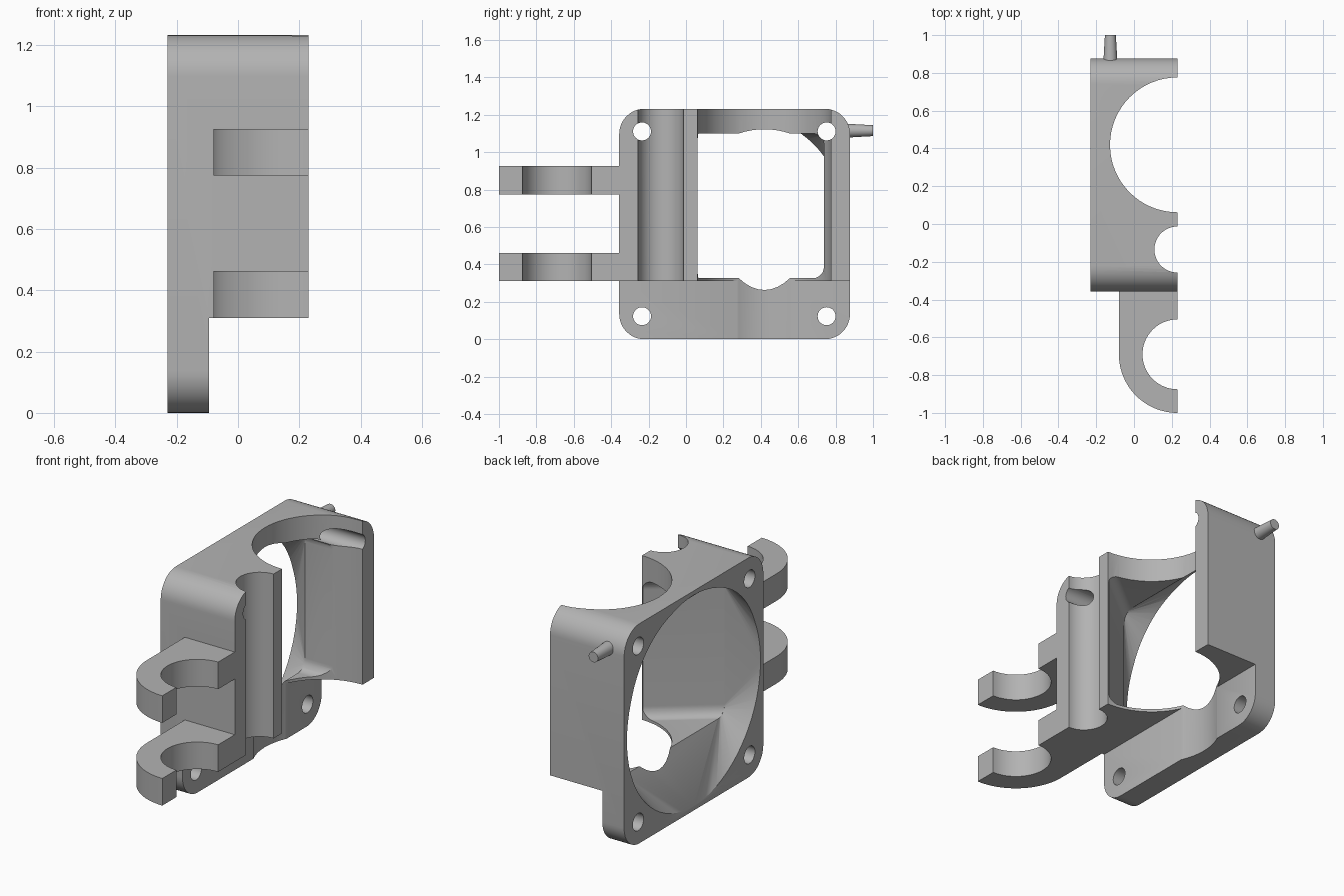
import bpy, bmesh, math
from mathutils import Vector

cube = bpy.data.objects.get("Cube")
if cube:
    bpy.data.objects.remove(cube, do_unlink=True)

grey = bpy.data.materials.new("plain_grey")
grey.use_nodes = True
grey.diffuse_color = (0.45, 0.45, 0.45, 1)
grey.node_tree.nodes["Principled BSDF"].inputs["Base Color"].default_value = (0.45, 0.45, 0.45, 1)


def arc(cx, cy, r, start=0, end=360, n=64):
    full = end - start == 360
    steps = n if full else n + 1
    angles = [math.radians(start + (end - start) * i / n) for i in range(steps)]
    return [(cx + r * math.cos(a), cy + r * math.sin(a)) for a in angles]


def rounded_rect(a0, a1, b0, b1, r, n=12):
    return (arc(a1 - r, b1 - r, r, 0, 90, n) + arc(a0 + r, b1 - r, r, 90, 180, n)
            + arc(a0 + r, b0 + r, r, 180, 270, n) + arc(a1 - r, b0 + r, r, 270, 360.001, n))


def ring(points, axis, level):
    """Place 2D points on a plane: axis x gives (y, z), axis y (x, z), axis z (x, y)."""
    i = "xyz".index(axis)
    return [Vector((*p[:i], level, *p[i:])) for p in points]


def finish(name, bm):
    bmesh.ops.recalc_face_normals(bm, faces=bm.faces)
    mesh = bpy.data.meshes.new(name)
    bm.to_mesh(mesh)
    bm.free()
    mesh.materials.append(grey)
    obj = bpy.data.objects.new(name, mesh)
    bpy.context.collection.objects.link(obj)
    return obj


def prism(name, points, axis, lo, hi):
    bm = bmesh.new()
    low = [bm.verts.new(v) for v in ring(points, axis, lo)]
    high = [bm.verts.new(v) for v in ring(points, axis, hi)]
    bm.faces.new(low)
    bm.faces.new(high)
    for i in range(len(low)):
        j = (i + 1) % len(low)
        bm.faces.new((low[i], low[j], high[j], high[i]))
    return finish(name, bm)


def hull(name, *rings):
    bm = bmesh.new()
    for v in sum(rings, []):
        bm.verts.new(v)
    out = bmesh.ops.convex_hull(bm, input=bm.verts)
    loose = list({g for g in out["geom_interior"] + out["geom_unused"]
                  if isinstance(g, bmesh.types.BMVert)})
    bmesh.ops.delete(bm, geom=loose, context="VERTS")
    bmesh.ops.dissolve_limit(bm, angle_limit=0.001, verts=bm.verts, edges=bm.edges)
    return finish(name, bm)


def select(obj):
    bpy.ops.object.select_all(action="DESELECT")
    obj.select_set(True)
    bpy.context.view_layer.objects.active = obj


def combine(target, tool, operation="DIFFERENCE"):
    tool.hide_render = True
    mod = target.modifiers.new(operation.lower(), "BOOLEAN")
    mod.operation = operation
    mod.solver = "EXACT"
    mod.object = tool
    select(target)
    bpy.ops.object.modifier_apply(modifier=mod.name)
    bpy.data.objects.remove(tool, do_unlink=True)


BACK, FRONT = -0.23, 0.23
SHELF = 0.31

# Housing with rounded corners, and its lower step
housing = prism("fan_housing", rounded_rect(-0.357, 0.877, 0, 1.232, 0.135), "x", BACK, FRONT)
combine(housing, prism("step_cutter", [(-0.095, -1), (1, -1), (1, SHELF), (-0.095, SHELF)],
                       "y", -2, 2))

# Clamp arms
arm_outline = [(FRONT, -0.3), (-0.08, -0.3)] + arc(FRONT, -0.69, 0.31, 180, 270, 24)
for z in (SHELF, 0.774):
    arm = prism("clamp_arm", arm_outline, "z", z, z + 0.152)
    combine(arm, prism("arm_bore", arc(FRONT, -0.69, 0.185), "z", 0, 2))
    combine(housing, arm, "UNION")

# Air duct: round inlet blending to a rectangle, then narrowing on one side
RIM = -0.1
inlet = ring(arc(0.26, 0.616, 0.592, n=72), "x", BACK)
inlet_lip = ring(arc(0.26, 0.616, 0.592, n=72), "x", BACK - 0.02)
throat = rounded_rect(-0.2, 0.737, 0.326, 1.1, 0.06)
outlet = rounded_rect(0.06, 0.737, 0.326, 1.1, 0.06)
combine(housing, hull("inlet_cutter", inlet_lip, inlet, ring(throat, "x", RIM)))
combine(housing, hull("outlet_cutter", ring(throat, "x", RIM - 0.001), ring(outlet, "x", 0.225)))

# Vertical bores open to the front side
combine(housing, prism("large_bore", arc(FRONT, 0.419, 0.357), "z", -1, 2))
combine(housing, prism("small_bore", arc(FRONT, -0.135, 0.122), "z", -1, 2))

# Four screw holes
for y in (-0.235, 0.752):
    for z in (0.123, 1.111):
        combine(housing, prism("screw_hole", arc(y, z, 0.048, n=32), "x", -1, 1))

# Tapered locating peg
peg = hull("locating_peg", ring(arc(-0.125, 1.115, 0.037, n=24), "y", 0.86),
           ring(arc(-0.125, 1.115, 0.029, n=24), "y", 1.0))

for obj in (housing, peg):
    select(obj)
    bpy.ops.object.shade_smooth_by_angle(angle=math.radians(30))
